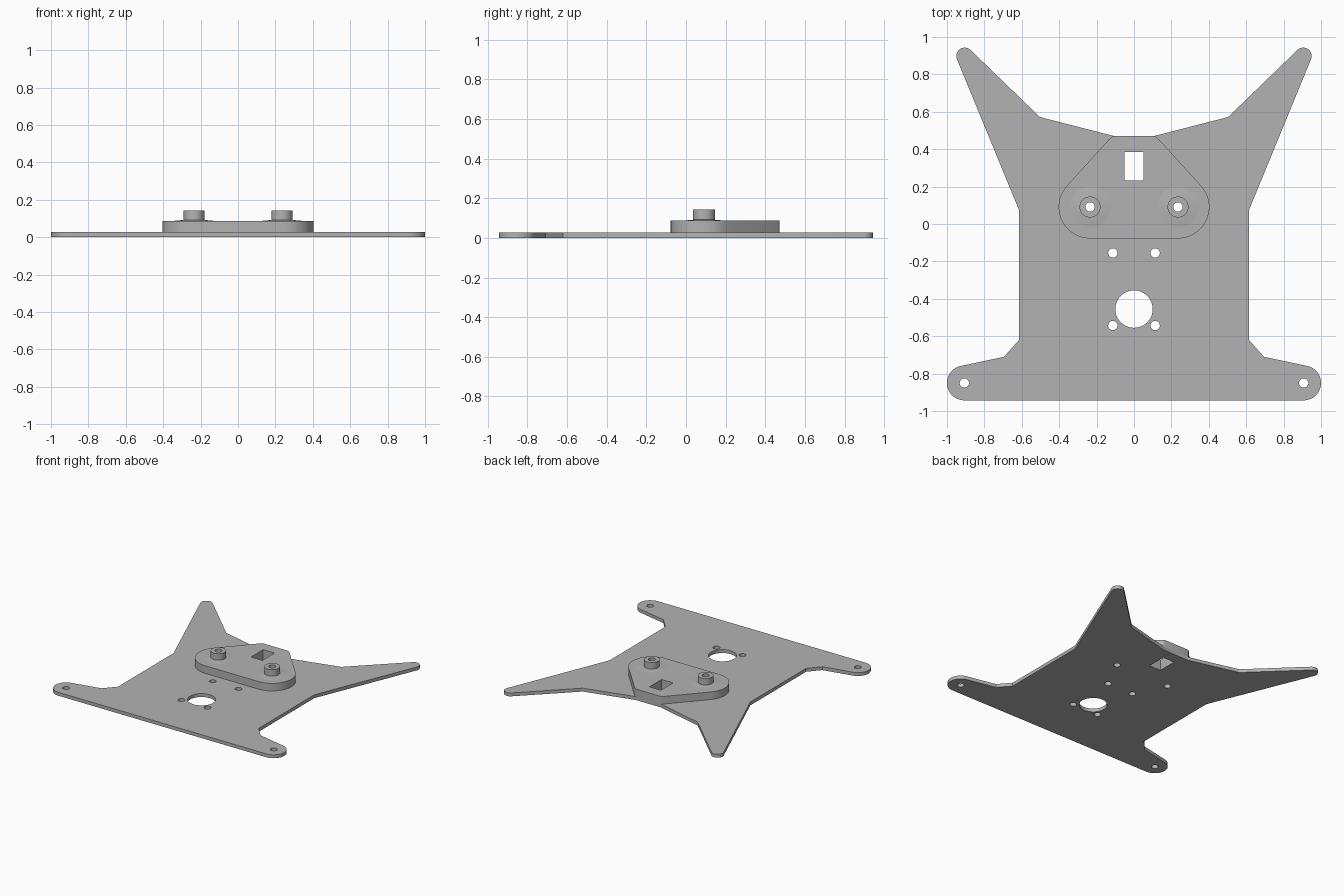
import bpy
import bmesh
from math import sin, cos, radians

if "Cube" in bpy.data.objects:
    bpy.data.objects.remove(bpy.data.objects["Cube"], do_unlink=True)

grey = bpy.data.materials.new("plain_grey")
grey.use_nodes = True
grey.diffuse_color = (0.45, 0.45, 0.45, 1)
grey.node_tree.nodes["Principled BSDF"].inputs["Base Color"].default_value = grey.diffuse_color

PLATE_TOP, PAD_TOP, BOSS_TOP = 0.027, 0.087, 0.143
BOSS_X, BOSS_Y = 0.235, 0.091
HOLE = 0.025


def arc(cx, cy, r, start, end, steps=20):
    angles = [radians(start + (end - start) * i / steps) for i in range(steps + 1)]
    return [(cx + r * cos(a), cy + r * sin(a)) for a in angles]


def circle(cx, cy, r, steps=40):
    return arc(cx, cy, r, 0, 360, steps)[:-1]


def mirrored(half):
    """Close a right-hand half outline with its mirror image."""
    return half + [(-x, y) for x, y in reversed(half)]


def finish(obj):
    obj.data.materials.clear()
    obj.data.materials.append(grey)
    bpy.ops.object.select_all(action="DESELECT")
    obj.select_set(True)
    bpy.context.view_layer.objects.active = obj
    bpy.ops.object.shade_smooth_by_angle(angle=radians(25))


def extruded(name, loops, bottom, top):
    """Fill an outline, with later loops as holes, and extrude it."""
    curve = bpy.data.curves.new(name + "_profile", "CURVE")
    curve.dimensions = "2D"
    curve.fill_mode = "BOTH"
    curve.extrude = (top - bottom) / 2
    for loop in loops:
        spline = curve.splines.new("POLY")
        spline.points.add(len(loop) - 1)
        for point, (x, y) in zip(spline.points, loop):
            point.co = (x, y, 0, 1)
        spline.use_cyclic_u = True
    helper = bpy.data.objects.new(name + "_helper", curve)
    bpy.context.collection.objects.link(helper)
    graph = bpy.context.evaluated_depsgraph_get()
    mesh = bpy.data.meshes.new_from_object(helper.evaluated_get(graph))
    bpy.data.objects.remove(helper, do_unlink=True)
    bm = bmesh.new()
    bm.from_mesh(mesh)
    bmesh.ops.remove_doubles(bm, verts=bm.verts, dist=0.0001)
    bmesh.ops.translate(bm, verts=bm.verts, vec=(0, 0, (top + bottom) / 2))
    bmesh.ops.recalc_face_normals(bm, faces=bm.faces)
    bm.to_mesh(mesh)
    bm.free()
    mesh.name = name
    obj = bpy.data.objects.new(name, mesh)
    bpy.context.collection.objects.link(obj)
    finish(obj)


# Openings shared by the plate and the raised pad
slot = [(-0.05, 0.233), (0.05, 0.233), (0.05, 0.385), (-0.05, 0.385)]
through = [slot] + [circle(s * BOSS_X, BOSS_Y, HOLE) for s in (-1, 1)]

# Flat base plate with two long horns and two rounded feet
plate_half = [(0.11, 0.471), (0.503, 0.572)]
plate_half += arc(0.905, 0.898, 0.045, 134, -22.4)
plate_half += [(0.615, 0.075), (0.615, -0.62), (0.695, -0.71)]
plate_half += arc(0.907, -0.85, 0.093, 77, -90)
plate_holes = [circle(0, -0.455, 0.1, 64)]
for s in (-1, 1):
    for x, y in ((0.113, -0.155), (0.113, -0.543), (0.907, -0.85)):
        plate_holes.append(circle(s * x, y, HOLE))
extruded("base_plate", [mirrored(plate_half)] + through + plate_holes, 0, PLATE_TOP)

# Raised pad, narrow at the back and rounded at the front corners
pad_half = [(0.1, 0.471), (0.115, 0.468), (0.133, 0.453)]
pad_half += arc(BOSS_X, BOSS_Y, 0.168, 43, -90, 28)
extruded("raised_pad", [mirrored(pad_half)] + through, PLATE_TOP, PAD_TOP)

# Hollow bosses, each with a shallow sloped collar
for side, s in (("right", -1), ("left", 1)):
    extruded(side + "_boss",
             [circle(s * BOSS_X, BOSS_Y, 0.056), circle(s * BOSS_X, BOSS_Y, HOLE)],
             PAD_TOP, BOSS_TOP)
    bm = bmesh.new()
    rings = [[bm.verts.new((x, y, z)) for x, y in circle(s * BOSS_X, BOSS_Y, r)]
             for r, z in ((0.11, PAD_TOP), (0.056, PAD_TOP + 0.005))]
    outer, inner = rings
    for i in range(len(outer)):
        j = (i + 1) % len(outer)
        bm.faces.new((outer[i], outer[j], inner[j], inner[i]))
    mesh = bpy.data.meshes.new(side + "_boss_collar")
    bm.to_mesh(mesh)
    bm.free()
    collar = bpy.data.objects.new(side + "_boss_collar", mesh)
    bpy.context.collection.objects.link(collar)
    finish(collar)
